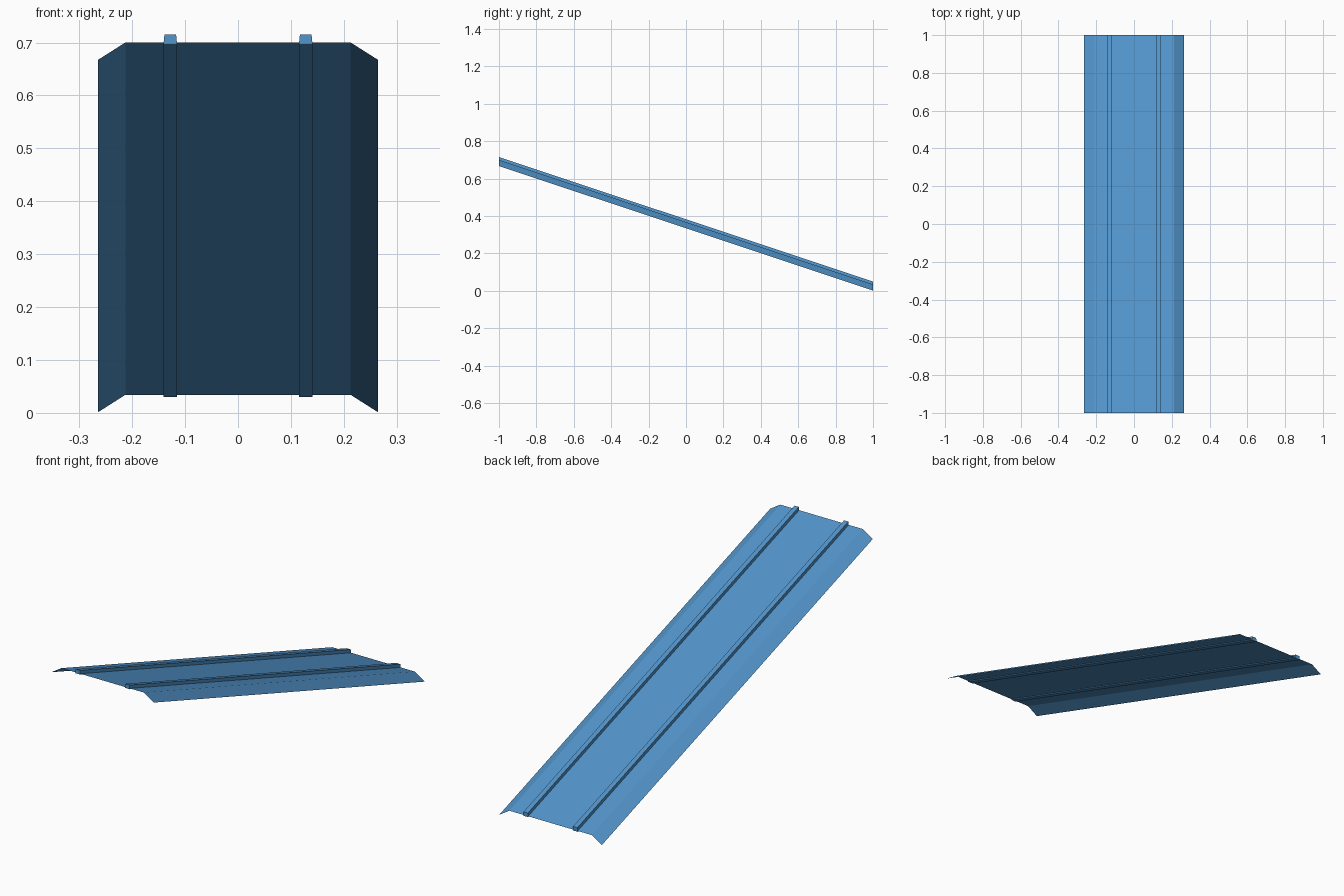
import bpy
import bmesh

# Remove the default cube
cube = bpy.data.objects.get("Cube")
if cube:
    bpy.data.objects.remove(cube, do_unlink=True)

FRONT_Z, BACK_Z = 0.70, 0.034   # height of the deck at each end

blue = bpy.data.materials.new("sheet_blue")
blue.use_nodes = True
colour = (0.085, 0.30, 0.60, 1)
blue.diffuse_color = colour
blue.node_tree.nodes["Principled BSDF"].inputs["Base Color"].default_value = colour


def sloped_profile(name, profile, closed=False):
    """Run an (x, height) profile down the slope from front to back."""
    bm = bmesh.new()
    front = [bm.verts.new((x, -1, FRONT_Z + h)) for x, h in profile]
    back = [bm.verts.new((x, 1, BACK_Z + h)) for x, h in profile]
    n = len(profile)
    for i in range(n if closed else n - 1):
        j = (i + 1) % n
        bm.faces.new((front[i], front[j], back[j], back[i]))
    if closed:
        bm.faces.new(front[::-1])
        bm.faces.new(back)
        bmesh.ops.recalc_face_normals(bm, faces=bm.faces[:])
    mesh = bpy.data.meshes.new(name)
    bm.to_mesh(mesh)
    bm.free()
    mesh.materials.append(blue)
    obj = bpy.data.objects.new(name, mesh)
    bpy.context.collection.objects.link(obj)
    return obj


# Thin folded deck with a drooping flange on each side
sloped_profile("deck_sheet", [(-0.265, -0.033), (-0.213, 0), (0.213, 0), (0.265, -0.033)])

# Raised rails, slightly tapered and just breaking through the underside
for side, sign in (("left", 1), ("right", -1)):
    rail = [(0.115, -0.004), (0.141, -0.004), (0.139, 0.015), (0.117, 0.015)]
    sloped_profile(side + "_rail", [(sign * x, h) for x, h in rail], closed=True)
